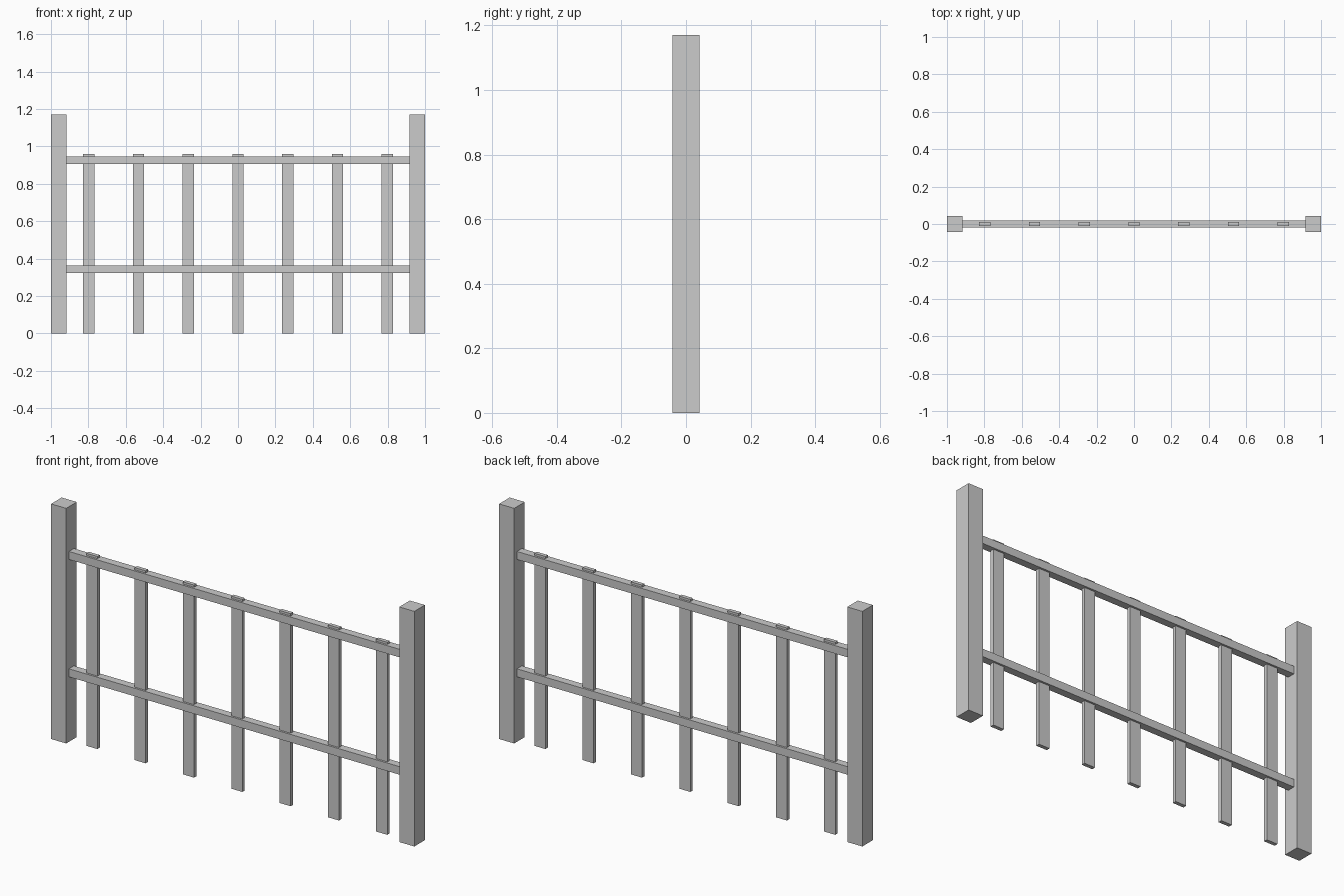
import bpy

if "Cube" in bpy.data.objects:
    bpy.data.objects.remove(bpy.data.objects["Cube"])


def box(name, x, z0, size):
    """Box centred on x and y = 0, with its underside at z0."""
    bpy.ops.mesh.primitive_cube_add(size=1, location=(x, 0, z0 + size[2] / 2))
    ob = bpy.context.object
    ob.name = name
    ob.scale = size
    bpy.ops.object.transform_apply(location=False, rotation=False, scale=True)
    return ob


POST = 0.083

# End posts
for side, sx in (("left", -1), ("right", 1)):
    box(f"{side}_post", sx * (1 - POST / 2), 0, (POST, POST, 1.17))

# Horizontal rails spanning between the posts
for name, z in (("lower_rail", 0.323), ("upper_rail", 0.907)):
    box(name, 0, z, (2 - 2 * POST, 0.039, 0.04))

# Pickets running through the middle of the rails
for i in range(7):
    box(f"picket_{i + 1}", (i - 3) * 0.266, 0, (0.061, 0.019, 0.958))
